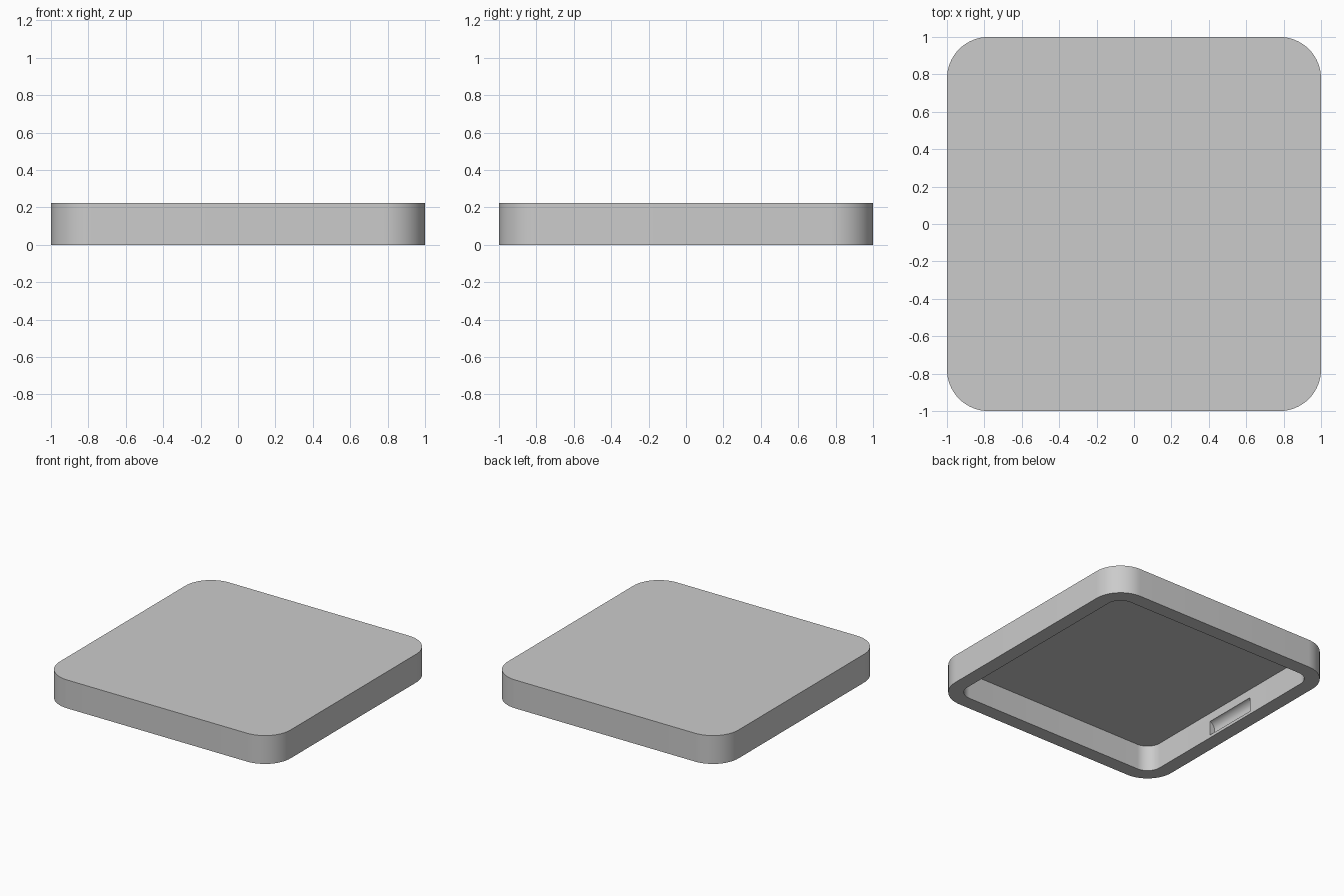
import bpy
import bmesh
import math
from mathutils import Matrix

old = bpy.data.objects.get("Cube")
if old:
    bpy.data.objects.remove(old, do_unlink=True)

HEIGHT, WALL, ROOF, RADIUS = 0.222, 0.111, 0.022, 0.222

grey = bpy.data.materials.new("plain_grey")
grey.use_nodes = True
grey.diffuse_color = (0.6, 0.6, 0.6, 1)
grey.node_tree.nodes["Principled BSDF"].inputs["Base Color"].default_value = (0.6, 0.6, 0.6, 1)


def make_object(name, bm):
    bmesh.ops.recalc_face_normals(bm, faces=bm.faces)
    mesh = bpy.data.meshes.new(name)
    bm.to_mesh(mesh)
    bm.free()
    mesh.materials.append(grey)
    obj = bpy.data.objects.new(name, mesh)
    bpy.context.collection.objects.link(obj)
    return obj


def rounded_slab(name, half, radius, bottom, top, steps=16):
    """Square slab with rounded vertical corners."""
    bm = bmesh.new()
    ring = []
    for corner in range(4):
        mid = math.radians(45 + 90 * corner)
        cx = math.copysign(half - radius, math.cos(mid))
        cy = math.copysign(half - radius, math.sin(mid))
        for i in range(steps + 1):
            a = math.radians(90) * (corner + i / steps)
            ring.append(bm.verts.new((cx + radius * math.cos(a), cy + radius * math.sin(a), bottom)))
    face = bm.faces.new(ring)
    extruded = bmesh.ops.extrude_face_region(bm, geom=[face])["geom"]
    verts = [v for v in extruded if isinstance(v, bmesh.types.BMVert)]
    bmesh.ops.translate(bm, verts=verts, vec=(0, 0, top - bottom))
    return make_object(name, bm)


def groove_cutter(name, side):
    """Cylinder lying along y, sunk into the inner wall."""
    bm = bmesh.new()
    place = Matrix.Translation((side * 0.876, 0, 0.078)) @ Matrix.Rotation(math.radians(90), 4, "X")
    bmesh.ops.create_cone(bm, cap_ends=True, segments=48, radius1=0.057, radius2=0.057,
                          depth=0.444, matrix=place)
    return make_object(name, bm)


# Lid body, its open underside and a finger groove in each side wall
lid = rounded_slab("lid", 1, RADIUS, 0, HEIGHT)
cutters = [rounded_slab("pocket_cutter", 1 - WALL, RADIUS - WALL, -0.1, HEIGHT - ROOF),
           groove_cutter("left_groove_cutter", 1),
           groove_cutter("right_groove_cutter", -1)]

bpy.ops.object.select_all(action="DESELECT")
bpy.context.view_layer.objects.active = lid
lid.select_set(True)
for cutter in cutters:
    cutter.hide_render = True
    cut = lid.modifiers.new(cutter.name, "BOOLEAN")
    cut.operation = "DIFFERENCE"
    cut.solver = "EXACT"
    cut.object = cutter
    bpy.ops.object.modifier_apply(modifier=cut.name)
    bpy.data.objects.remove(cutter, do_unlink=True)

bpy.ops.object.shade_smooth_by_angle(angle=math.radians(30))
